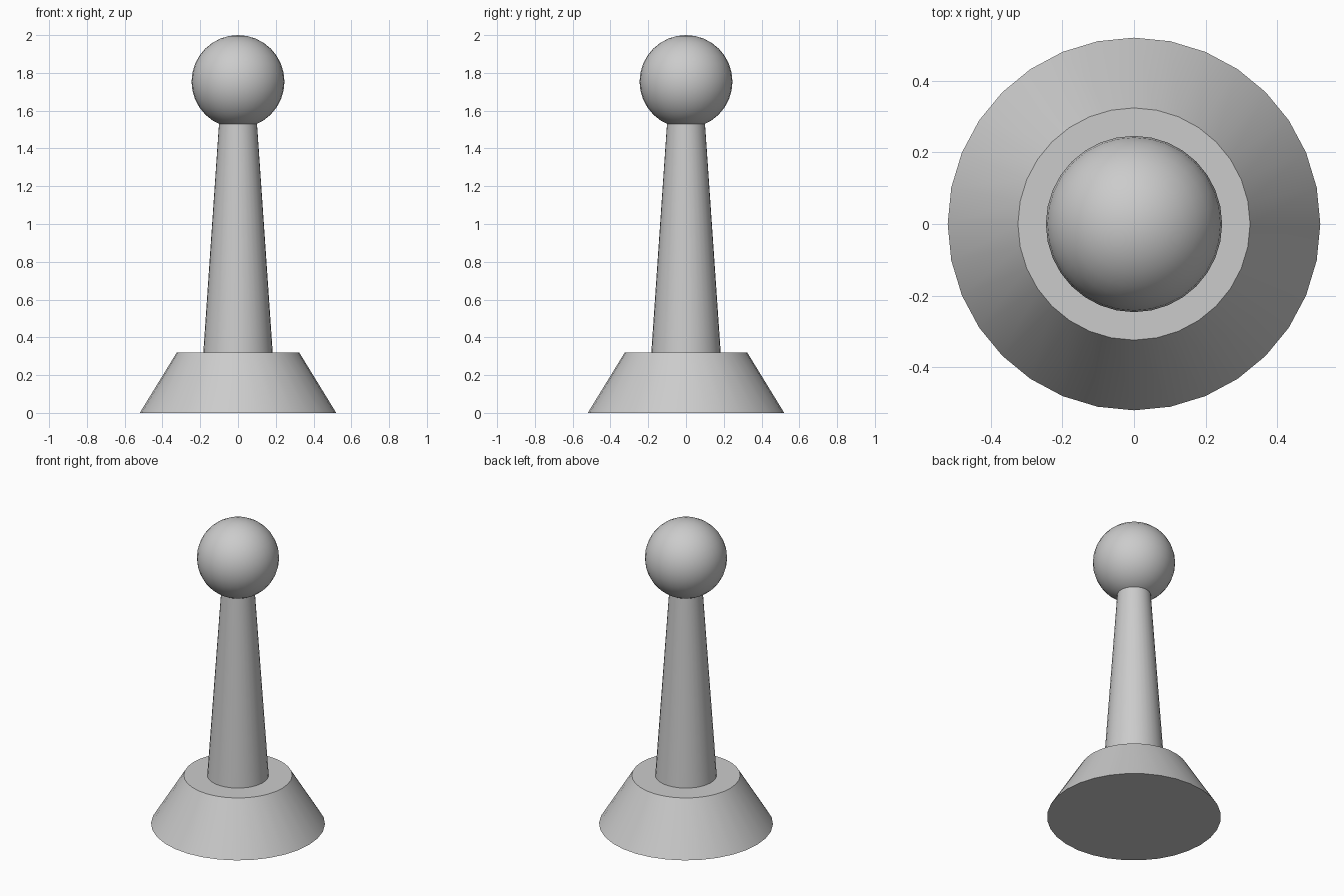
import bpy
import math

cube = bpy.data.objects.get("Cube")
if cube:
    bpy.data.objects.remove(cube, do_unlink=True)

SIDES = 32

grey = bpy.data.materials.new("plain grey")
grey.use_nodes = True
colour = (0.6, 0.6, 0.6, 1.0)
grey.diffuse_color = colour
grey.node_tree.nodes["Principled BSDF"].inputs["Base Color"].default_value = colour


def finish(name):
    """Name, colour and smooth the newest part."""
    part = bpy.context.object
    part.name = name
    part.data.materials.append(grey)
    bpy.ops.object.shade_smooth_by_angle(angle=math.radians(30))
    return part


def tapered(name, r_bottom, r_top, z_bottom, z_top):
    bpy.ops.mesh.primitive_cone_add(
        vertices=SIDES, radius1=r_bottom, radius2=r_top,
        depth=z_top - z_bottom, location=(0, 0, (z_bottom + z_top) / 2))
    return finish(name)


# Flared foot and slender stem
tapered("base", 0.52, 0.324, 0, 0.32)
tapered("stem", 0.184, 0.1, 0.315, 1.54)

# Ball on top
radius = 0.246
bpy.ops.mesh.primitive_uv_sphere_add(
    segments=SIDES, ring_count=SIDES // 2, radius=radius,
    location=(0, 0, 2 - radius))
finish("ball")
